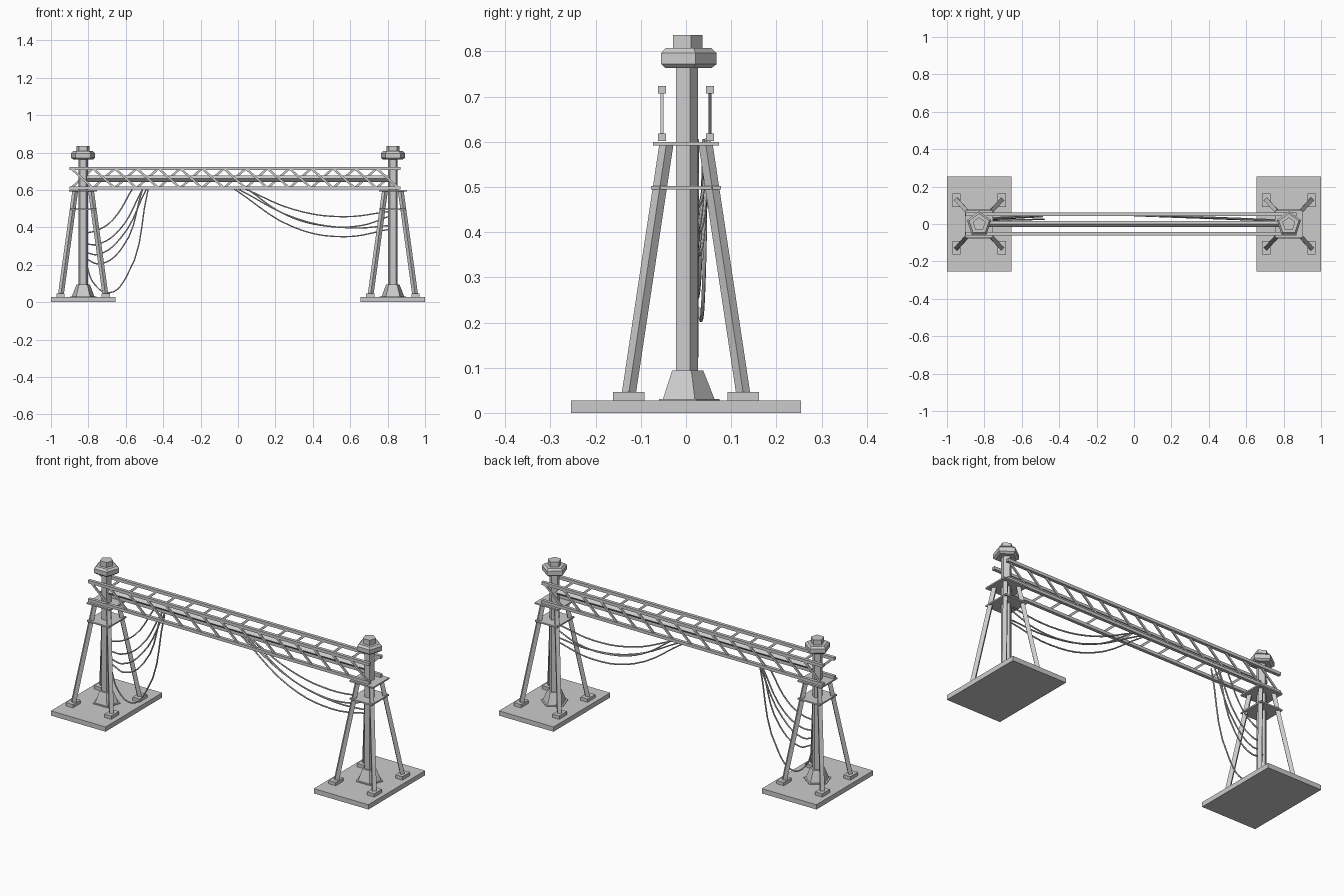
import bpy, bmesh, math
from mathutils import Vector, Matrix

if "Cube" in bpy.data.objects:
    bpy.data.objects.remove(bpy.data.objects["Cube"])

TX = 0.828  # tower distance from centre


def finish(name, bm):
    bmesh.ops.recalc_face_normals(bm, faces=bm.faces)
    me = bpy.data.meshes.new(name)
    bm.to_mesh(me)
    bm.free()
    ob = bpy.data.objects.new(name, me)
    bpy.context.collection.objects.link(ob)
    return ob


def box(name, center, size):
    bm = bmesh.new()
    bmesh.ops.create_cube(bm, size=1, matrix=Matrix.Translation(center) @ Matrix.Diagonal((*size, 1)))
    return finish(name, bm)


def beam(name, a, b, w, d, side):
    """Rectangular bar from a to b; w is measured along the side direction."""
    a, b = Vector(a), Vector(b)
    z = (b - a).normalized()
    x = Vector(side)
    x = (x - z * x.dot(z)).normalized()
    y = z.cross(x)
    rot = Matrix((x, y, z)).transposed().to_4x4()
    bm = bmesh.new()
    bmesh.ops.create_cube(bm, size=1, matrix=Matrix.Translation((a + b) / 2) @ rot
                          @ Matrix.Diagonal((w, d, (b - a).length, 1)))
    return finish(name, bm)


def pentagon_stack(name, cx, profile):
    """Five-sided turned shape with one corner towards +y."""
    bm = bmesh.new()
    rings = []
    for r, z in profile:
        rings.append([bm.verts.new((cx + r * math.cos(math.radians(90 + 72 * i)),
                                    r * math.sin(math.radians(90 + 72 * i)), z)) for i in range(5)])
    for lo, hi in zip(rings, rings[1:]):
        for i in range(5):
            bm.faces.new((lo[i], lo[(i + 1) % 5], hi[(i + 1) % 5], hi[i]))
    bm.faces.new(rings[0])
    bm.faces.new(rings[-1])
    return finish(name, bm)


def cable(name, points):
    cu = bpy.data.curves.new(name, 'CURVE')
    cu.dimensions = '3D'
    cu.bevel_depth = 0.004
    cu.bevel_resolution = 1
    cu.resolution_u = 5
    cu.use_fill_caps = True
    sp = cu.splines.new('BEZIER')
    sp.bezier_points.add(len(points) - 1)
    for bp, p in zip(sp.bezier_points, points):
        bp.co = p
        bp.handle_left_type = bp.handle_right_type = 'AUTO'
    ob = bpy.data.objects.new(name, cu)
    bpy.context.collection.objects.link(ob)


# Towers
for side, cx in (("left", -TX), ("right", TX)):
    box(f"{side}_base_slab", (cx, 0, 0.0135), (0.344, 0.51, 0.027))
    pentagon_stack(f"{side}_column_foot", cx,
                   [(0.074, 0.026), (0.074, 0.031), (0.063, 0.031), (0.038, 0.094), (0.027, 0.094)])
    pentagon_stack(f"{side}_column", cx, [(0.027, 0.03), (0.027, 0.77)])
    pentagon_stack(f"{side}_column_cap", cx,
                   [(0.056, 0.763), (0.068, 0.772), (0.068, 0.796), (0.056, 0.807)])
    pentagon_stack(f"{side}_cap_knob", cx, [(0.036, 0.80), (0.036, 0.836)])
    box(f"{side}_lower_platform", (cx, 0, 0.498), (0.14, 0.156, 0.008))
    box(f"{side}_upper_platform", (cx, 0, 0.596), (0.15, 0.146, 0.008))
    for sx in (-1, 1):
        for sy in (-1, 1):
            box(f"{side}_foot_pad", (cx + sx * 0.121, sy * 0.127, 0.036), (0.044, 0.07, 0.02))
            beam(f"{side}_leg", (cx + sx * 0.119, sy * 0.127, 0.04),
                 (cx + sx * 0.042, sy * 0.043, 0.597), 0.022, 0.022, (sx, -sy, 0))

# Truss chords along both sides
X0, X1 = -0.902, 0.868
for y in (-0.053, 0.053):
    for z in (0.61, 0.715):
        box("truss_chord", ((X0 + X1) / 2, y, z), (X1 - X0, 0.018, 0.017))

# Slanted lattice bars, leaning opposite ways on front and back
N = 15
step = (X1 - X0 - 0.02) / N
for i in range(N):
    xa = X0 + 0.01 + i * step
    xb = xa + step
    beam("front_lattice_bar", (xa, -0.053, 0.715), (xb, -0.053, 0.61), 0.007, 0.012, (0, 1, 0))
    beam("back_lattice_bar", (xa, 0.053, 0.61), (xb, 0.053, 0.715), 0.007, 0.012, (0, 1, 0))

# Central pipe between the columns
beam("centre_pipe", (-TX, 0, 0.66), (TX, 0, 0.66), 0.024, 0.024, (0, 1, 1))

# Hanging cables, points as (x, z), y runs between two values
left = [
    ([(-0.81, 0.37), (-0.75, 0.385), (-0.67, 0.44), (-0.565, 0.605)], 0.02, 0.05),
    ([(-0.81, 0.31), (-0.75, 0.31), (-0.64, 0.38), (-0.51, 0.605)], 0.02, 0.045),
    ([(-0.81, 0.265), (-0.75, 0.255), (-0.63, 0.34), (-0.49, 0.605)], 0.022, 0.04),
    ([(-0.81, 0.23), (-0.74, 0.205), (-0.62, 0.29), (-0.51, 0.605)], 0.03, 0.045),
    ([(-0.81, 0.20), (-0.77, 0.10), (-0.69, 0.05), (-0.60, 0.13), (-0.48, 0.605)], 0.02, 0.025),
]
right = [
    ([(0.81, 0.485), (0.56, 0.457), (0.30, 0.495), (0.04, 0.605)], 0.015, 0.05),
    ([(0.81, 0.46), (0.66, 0.41), (0.45, 0.41), (0.25, 0.47), (0.05, 0.605)], 0.02, 0.05),
    ([(0.81, 0.41), (0.60, 0.397), (0.32, 0.445), (0.0, 0.605)], 0.015, 0.045),
    ([(0.81, 0.39), (0.57, 0.35), (0.30, 0.40), (-0.02, 0.605)], 0.02, 0.05),
]
for label, group in (("left", left), ("right", right)):
    for pts, ya, yb in group:
        xa, xb = pts[0][0], pts[-1][0]
        cable(f"{label}_cable", [(x, ya + (yb - ya) * (x - xa) / (xb - xa), z) for x, z in pts])
